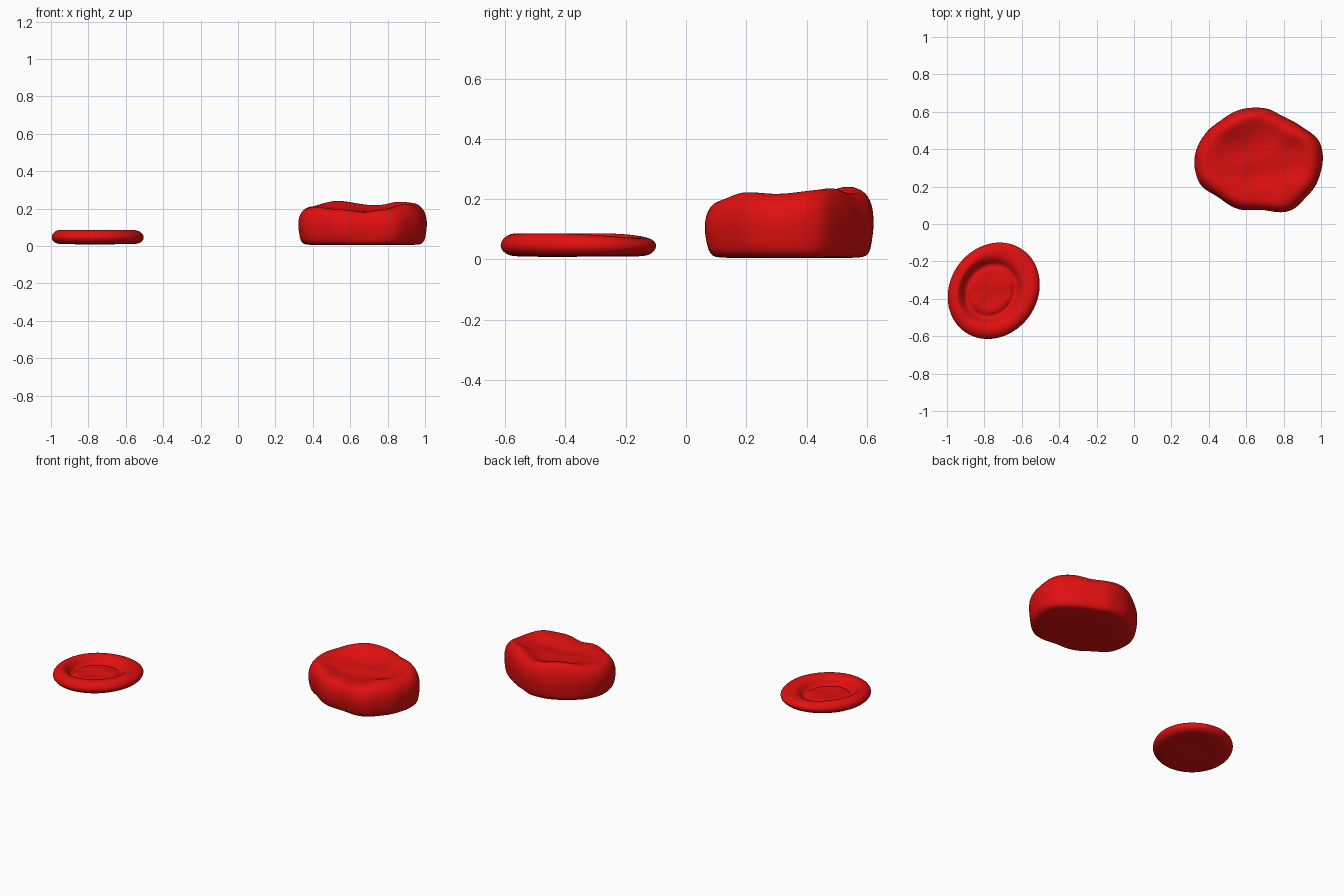
import bpy, bmesh, math
from mathutils import Vector, noise

old = bpy.data.objects.get("Cube")
if old:
    bpy.data.objects.remove(old)

SEGMENTS = 64

red = bpy.data.materials.new("cushion red")
red.use_nodes = True
red.diffuse_color = (0.75, 0.005, 0.005, 1)
red.node_tree.nodes["Principled BSDF"].inputs["Base Color"].default_value = red.diffuse_color


def periodic(keys, angle):
    """Smooth closed interpolation of (angle, value) pairs."""
    keys = sorted(keys)
    turn = 2 * math.pi
    n = len(keys)
    angle %= turn
    i = sum(1 for k in keys if k[0] <= angle) - 1

    def key(j):
        return keys[j % n][0] + turn * (j // n), keys[j % n][1]

    (a, va), (b, vb) = key(i), key(i + 1)
    t = (angle - a) / (b - a)
    v0, v3 = key(i - 1)[1], key(i + 2)[1]
    return 0.5 * (2 * va + (vb - v0) * t + (2 * v0 - 5 * va + 4 * vb - v3) * t ** 2
                  + (3 * va - v0 - 3 * vb + v3) * t ** 3)


def loft(name, centre, profile, place):
    """Skin rings from the underside to the middle of the top."""
    bm = bmesh.new()
    rings = []
    for r, z in profile:
        angles = [2 * math.pi * k / SEGMENTS for k in range(SEGMENTS)]
        rings.append([bm.verts.new(place(r, z, a)) for a in angles])
    for low, high in zip(rings, rings[1:]):
        for k in range(SEGMENTS):
            j = (k + 1) % SEGMENTS
            bm.faces.new((low[k], low[j], high[j], high[k]))
    # Close both ends with fans
    for ring, flip in ((rings[0], True), (rings[-1], False)):
        mid = bm.verts.new(sum((v.co for v in ring), Vector()) / SEGMENTS)
        for k in range(SEGMENTS):
            pair = [ring[k], ring[(k + 1) % SEGMENTS]]
            if flip:
                pair.reverse()
            bm.faces.new((*pair, mid))
    mesh = bpy.data.meshes.new(name)
    bm.to_mesh(mesh)
    bm.free()
    mesh.materials.append(red)
    mesh.shade_smooth()
    obj = bpy.data.objects.new(name, mesh)
    obj.location = centre
    bpy.context.collection.objects.link(obj)
    obj.modifiers.new("soften", "SUBSURF").levels = 1
    obj.modifiers["soften"].render_levels = 1
    return obj


# Thin oval cushion with a puffy rim and a dished middle
TILT = math.radians(55)


def place_flat(r, z, a):
    x, y = 0.27 * r * math.cos(a), 0.235 * r * math.sin(a)
    world = a + TILT
    px = x * math.cos(TILT) - y * math.sin(TILT)
    py = x * math.sin(TILT) + y * math.cos(TILT)
    if z > 0.05 and r > 0.55:      # rim sags toward the back left
        sag = max(0, math.cos(world - math.radians(65))) ** 2
        z -= 0.4 * sag * (z - 0.05)
    if r < 0.75:                   # hollow sits slightly off centre
        px -= 0.015
    if r < 0.6:
        z += 0.008 * noise.noise(Vector((px, py, 3)) * 14)
    return px, py, z


loft("flat_cushion", (-0.75, -0.357, 0),
     [(0.1, 0.01), (0.7, 0.01), (0.85, 0.01), (0.94, 0.019), (0.99, 0.034),
      (1.0, 0.046), (0.99, 0.059), (0.94, 0.076), (0.86, 0.086), (0.77, 0.087),
      (0.7, 0.081), (0.64, 0.068), (0.6, 0.05), (0.56, 0.038), (0.5, 0.036),
      (0.46, 0.046), (0.4, 0.049), (0.25, 0.047), (0.1, 0.046)], place_flat)

# Thick lumpy cushion with uneven outline and sagging top
outline = [(0.34, 0.08), (0.33, -0.1), (0.26, -0.21), (0.17, -0.28), (0.03, -0.277),
           (-0.1, -0.27), (-0.22, -0.2), (-0.31, -0.13), (-0.335, 0.03), (-0.29, 0.12),
           (-0.2, 0.2), (-0.08, 0.265), (0.04, 0.27), (0.13, 0.23), (0.24, 0.17)]
radius_keys = [(math.atan2(y, x) % (2 * math.pi), math.hypot(x, y)) for x, y in outline]
rim_heights = [0.215, 0.235, 0.215, 0.222, 0.237, 0.222,
               0.205, 0.205, 0.195, 0.178, 0.195, 0.22]
rim_keys = [(math.radians(30 * i), h) for i, h in enumerate(rim_heights)]


def place_thick(r, z, a):
    rad = r * periodic(radius_keys, a)
    x, y = rad * math.cos(a), rad * math.sin(a)
    rim = periodic(rim_keys, a)
    if z > 1:                      # sagging top: z - 1 is the blend to the middle
        blend = z - 1
        height = rim * (1 - blend) + 0.182 * blend
        valley = math.exp(-((y + 0.09 - 0.1 * x) / 0.05) ** 2)
        height -= 0.014 * valley * min(1, blend * 1.6)
    else:
        height = z * rim
    p = Vector((x, y, height))
    lump = noise.noise(p * 9 + Vector((2, 5, 1)))
    if r > 0.9:
        x *= 1 + 0.02 * lump
        y *= 1 + 0.02 * lump
    elif height > 0.1:
        height += 0.009 * lump
    return x, y, height


loft("thick_cushion", (0.66, 0.35, 0.004),
     [(0.1, 0), (0.6, 0), (0.85, 0.01), (0.92, 0.035), (0.965, 0.12), (0.985, 0.25),
      (1.0, 0.42), (1.0, 0.58), (0.985, 0.73), (0.95, 0.86), (0.9, 0.95),
      (0.83, 1.0), (0.75, 1.08), (0.66, 1.3), (0.55, 1.6), (0.4, 1.85),
      (0.25, 1.97), (0.1, 2.0)], place_thick)
